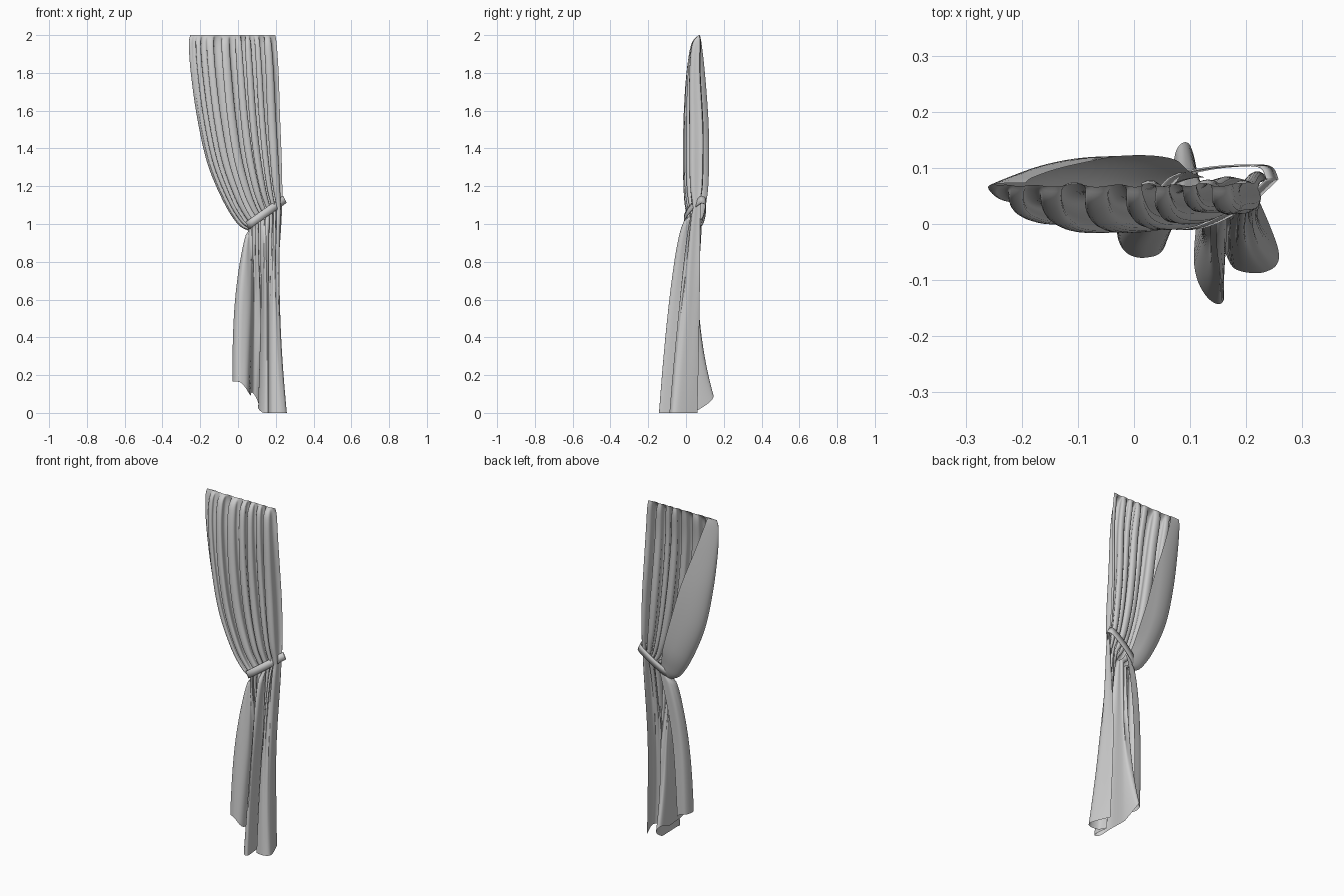
import bpy
from math import sin, cos, pi, sqrt
from mathutils import Vector

if "Cube" in bpy.data.objects:
    bpy.data.objects.remove(bpy.data.objects["Cube"])

COLS, UPPER, LOWER = 180, 44, 34


def material(name, rgb):
    m = bpy.data.materials.new(name)
    m.use_nodes = True
    m.diffuse_color = (*rgb, 1)
    m.node_tree.nodes["Principled BSDF"].inputs["Base Color"].default_value = (*rgb, 1)
    return m


fabric = material("grey fabric", (0.6, 0.6, 0.6))


def spline(keys, t):
    """Catmull-Rom through equally spaced keys, t in 0..1."""
    f = t * (len(keys) - 1)
    i = min(int(f), len(keys) - 2)
    f -= i
    a, b, c, d = (Vector(keys[min(max(i + k, 0), len(keys) - 1)]) for k in (-1, 0, 1, 2))
    return b + (c - a) * f / 2 + (a * 2 - b * 5 + c * 4 - d) * f**2 / 2 + (b * 3 - a - c * 3 + d) * f**3 / 2


def smooth(a, b, x):
    t = min(max((x - a) / (b - a), 0), 1)
    return t * t * (3 - 2 * t)


def grid_object(name, rows):
    n = len(rows[0])
    faces = [(r * n + c, (r + 1) * n + c, (r + 1) * n + c + 1, r * n + c + 1)
             for r in range(len(rows) - 1) for c in range(n - 1)]
    mesh = bpy.data.meshes.new(name)
    mesh.from_pydata([p for row in rows for p in row], [], faces)
    mesh.materials.append(fabric)
    obj = bpy.data.objects.new(name, mesh)
    bpy.context.collection.objects.link(obj)
    bpy.ops.object.select_all(action="DESELECT")
    obj.select_set(True)
    bpy.context.view_layer.objects.active = obj
    bpy.ops.object.shade_smooth_by_angle(angle=pi / 3)
    return obj


# Upper curtain levels: left z, right z, left x, right x, front y, back y, pleat depth, wrap width
LEVELS = [
    (2, 2, -.253, .197, .068, .074, .002, .06),
    (1.95, 1.95, -.26, .205, .045, .085, .018, .08),
    (1.8, 1.8, -.25, .215, .02, .1, .022, .12),
    (1.56, 1.58, -.216, .222, .005, .115, .026, .17),
    (1.32, 1.38, -.162, .23, .002, .118, .027, .18),
    (1.12, 1.22, -.078, .234, .005, .11, .024, .15),
    (1.0, 1.14, -.002, .236, .014, .09, .017, .1),
    (.965, 1.1, .055, .234, .02, .08, .014, .07),
]
WRAP = 0.2  # share of the cloth that curls round the left edge to the back


def upper_point(level, u):
    zl, zr, xl, xr, front, back, depth, wrap = level
    mid = (front + back) / 2
    if u < WRAP:
        s = 1 - u / WRAP
        q = s**1.6 * wrap / (xr - xl)
        reach = back - mid
    else:
        s = (u - WRAP) / (1 - WRAP)
        q = s**1.25
        reach = (front - mid) * (1 - 0.8 * q * q)
    edge = sqrt(max(0, 1 - (1 - min(q / 0.3, 1))**2))
    x = xl + (xr - xl) * q
    y = mid + reach * edge + 0.022 * q * q * smooth(2, 1.4, zl)
    if u >= WRAP:
        phase = 2 * pi * (7.5 * q + 0.25 * sin(9 * q))
        d = depth * smooth(0, 0.3, q) * (0.8 + 0.35 * sin(23 * q)) + depth * 0.35 * smooth(0, 0.08, q)
        y -= d * cos(phase)
        x += 0.4 * d * sin(2 * phase) * smooth(1, 0.9, q)
    return Vector((x, y, zl + (zr - zl) * q))


# Hem outline: lobes of the falling cloth, left edge to right edge
HEM = [(.03, .04), (-.015, .03), (-.03, -.015), (-.015, -.05), (.02, -.06), (.055, -.04),
       (.065, .05), (.075, .13), (.1, .14), (.115, .06), (.107, -.07), (.13, -.13),
       (.16, -.135), (.155, -.04), (.18, -.08), (.235, -.085), (.258, -.05), (.215, .06)]


def lower_point(tie, u, s):
    x, y = spline(HEM, u)
    z = 0.165 * (1 - smooth(0, 0.14, x)) + 0.5 * max(0, y - 0.06) * smooth(0.2, 0.1, x)
    # the tight pleats at the tie relax into a gathered copy of the hem lobes
    across = (x + 0.03) / 0.29
    gathered = Vector((0.055 + 0.175 * across, 0.048 + 0.025 * across + 0.2 * min(y, 0.04), tie.z))
    start = tie.lerp(gathered, 0.75 * smooth(0, 0.6, s))
    fx = s**(0.45 + 6 * max(0, x))
    fy = s**(1 + 4 * y + 8 * max(0, y) - 0.25 * smooth(0.07, 0, x))
    belly = sin(pi * s) * (0.012 * smooth(0.08, 0, x) + 0.012 * smooth(0.1, 0.25, x))
    return Vector((start.x + (x - start.x) * fx - belly,
                   start.y + (y - start.y) * fy,
                   start.z + (z - start.z) * s))


# Curtain cloth
columns = [c / COLS for c in range(COLS + 1)]
rows = [[upper_point(spline(LEVELS, r / UPPER), u) for u in columns] for r in range(UPPER + 1)]
tie_row = rows[-1]
for r in range(1, LOWER + 1):
    rows.append([lower_point(p, u, r / LOWER) for p, u in zip(tie_row, columns)])
grid_object("curtain", rows)

# Tieback strap, a slanted ribbon round the gathered cloth
LOOP = [(.248, .08), (.205, .04), (.15, .006), (.1, -.01), (.062, -.002), (.046, .04),
        (.07, .082), (.13, .1), (.2, .106), (.236, .102), (.248, .08)]
ribbon = []
for offset in (0.019, -0.019):
    row = []
    for i in range(61):
        x, y = spline(LOOP, i / 60)
        row.append(Vector((x - 0.5 * offset, y, 0.985 + 0.7 * (x - 0.04) + offset)))
    ribbon.append(row[::-1])
strap = grid_object("tieback_strap", ribbon)
solid = strap.modifiers.new("thickness", "SOLIDIFY")
solid.thickness = 0.003
